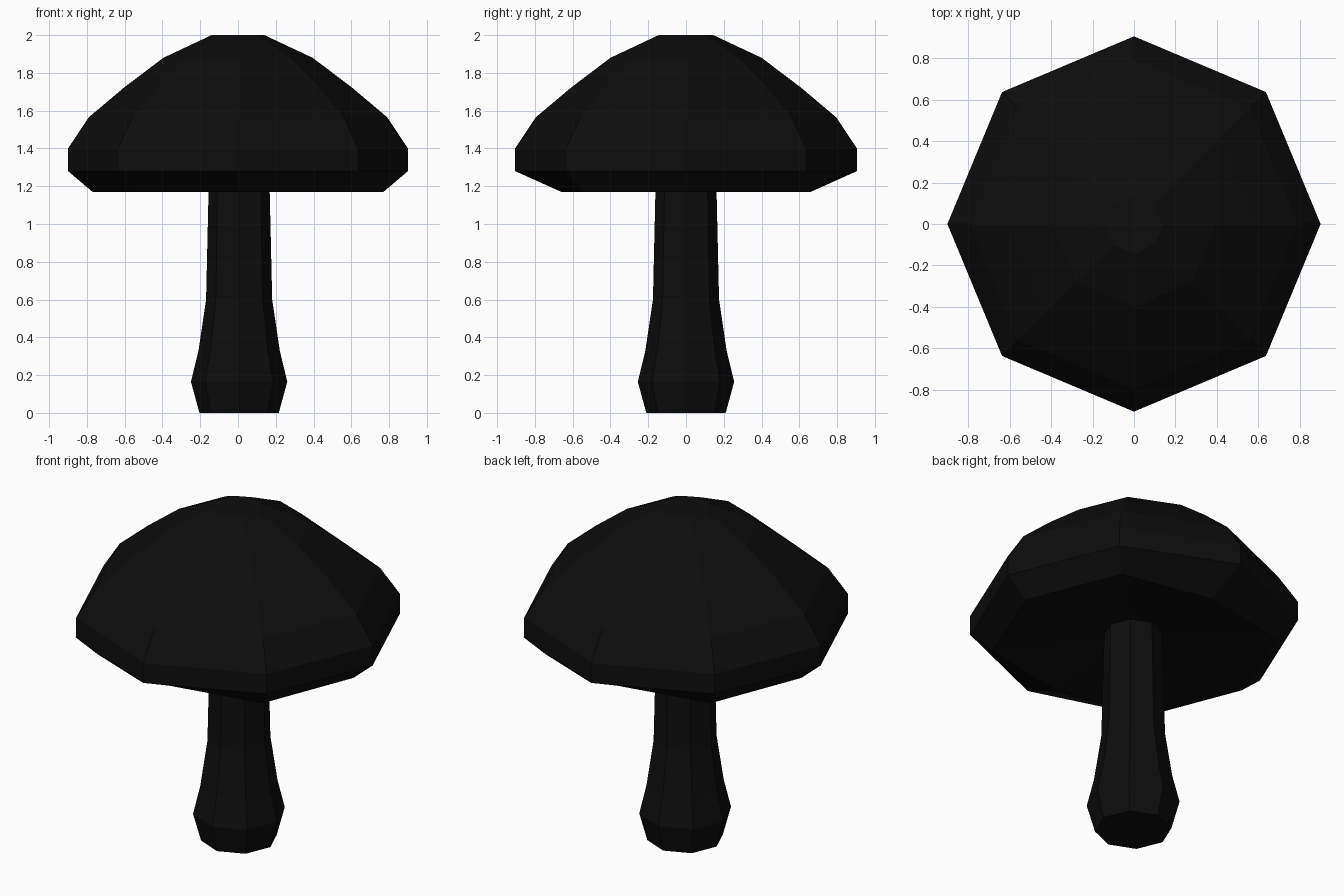
import bpy, bmesh, math

if "Cube" in bpy.data.objects:
    bpy.data.objects.remove(bpy.data.objects["Cube"])

mat = bpy.data.materials.new("near_black")
mat.diffuse_color = (0.004, 0.004, 0.004, 1)
mat.use_nodes = True
mat.node_tree.nodes["Principled BSDF"].inputs["Base Color"].default_value = mat.diffuse_color
SIDES = 8


def lathe(name, rings, cx=0.0, cap_start=True, cap_end=True):
    """Eight-sided loft; each ring is (x radius, y radius, diagonal radius, z)."""
    bm = bmesh.new()
    loops = []
    for rx, ry, rd, z in rings:
        loop = []
        for i in range(SIDES):
            a = i * math.tau / SIDES
            r = rd if i % 2 else (rx if i % 4 == 0 else ry)
            loop.append(bm.verts.new((cx + r * math.cos(a), r * math.sin(a), z)))
        loops.append(loop)
    for lo, hi in zip(loops, loops[1:]):
        for i in range(SIDES):
            j = (i + 1) % SIDES
            bm.faces.new((lo[i], lo[j], hi[j], hi[i]))
    if cap_start:
        bm.faces.new(loops[0][::-1])
    if cap_end:
        bm.faces.new(loops[-1])
    bmesh.ops.recalc_face_normals(bm, faces=bm.faces)
    me = bpy.data.meshes.new(name)
    bm.to_mesh(me)
    bm.free()
    me.materials.append(mat)
    ob = bpy.data.objects.new(name, me)
    bpy.context.collection.objects.link(ob)
    return ob


# Mushroom cap: hollowed underside, rim, then dome
cap = [(0.16, 0.16, 0.16, 1.24), (0.77, 0.66, 0.78, 1.17)]
cap += [(r, r + 0.005, r, z) for r, z in
        ((0.90, 1.28), (0.90, 1.40), (0.79, 1.565), (0.60, 1.725),
         (0.395, 1.88), (0.14, 2.0))]
lathe("mushroom_cap", cap)

# Stem: bulbous foot tapering upward
stem = [(r, r, r, z) for r, z in
        ((0.21, 0.0), (0.255, 0.165), (0.215, 0.33), (0.175, 0.60), (0.16, 1.25))]
lathe("stem", stem, cx=0.006, cap_end=False)
